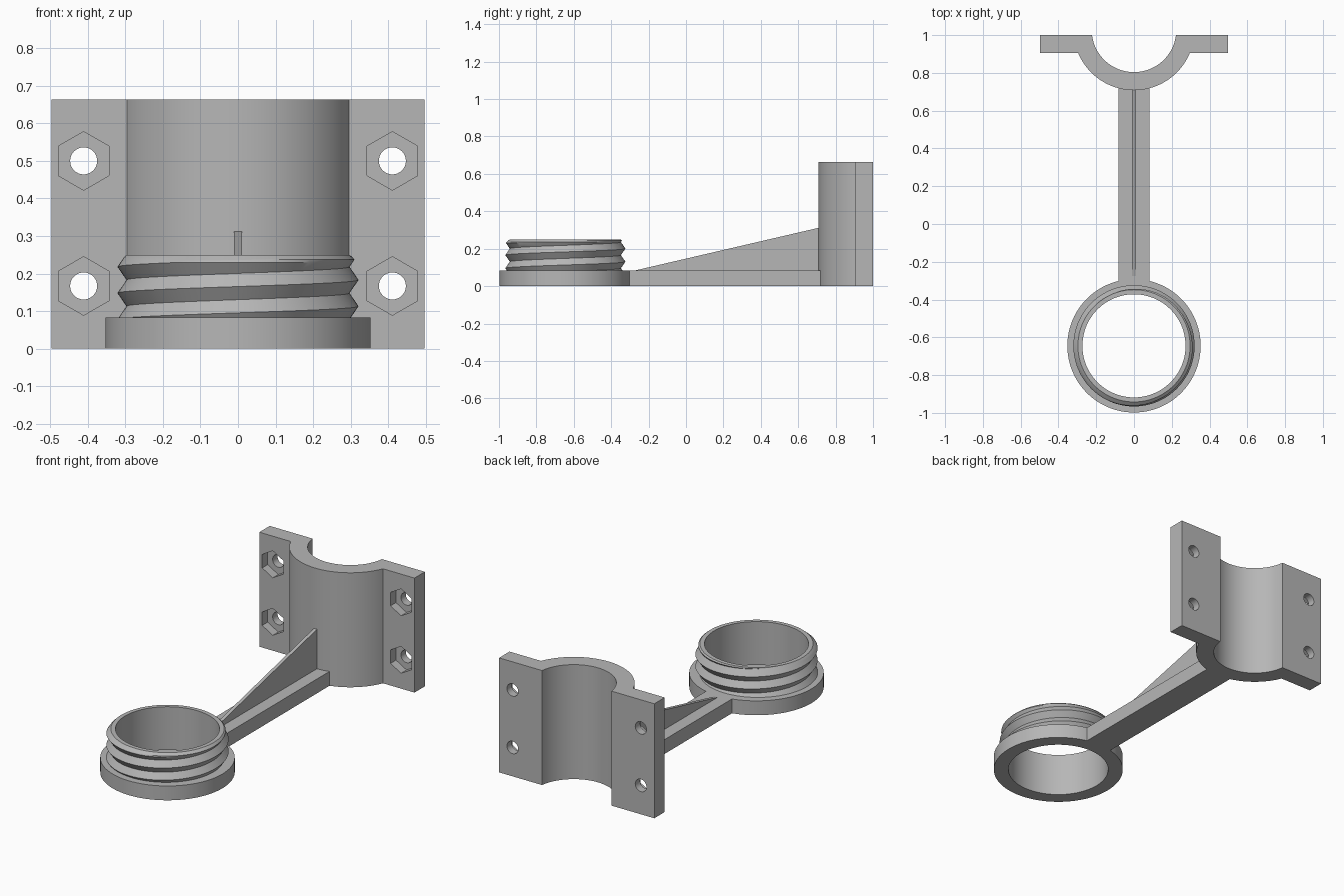
import bpy, bmesh
from math import pi, sin, cos, asin, sqrt
from mathutils import Matrix, Vector

cube = bpy.data.objects.get("Cube")
if cube:
    bpy.data.objects.remove(cube)

# One grey plastic for the whole model
grey = bpy.data.materials.new("grey plastic")
grey.use_nodes = True
colour = (0.47, 0.47, 0.47, 1)
grey.diffuse_color = colour
grey.node_tree.nodes["Principled BSDF"].inputs["Base Color"].default_value = colour


def make_object(name, bm):
    bmesh.ops.recalc_face_normals(bm, faces=bm.faces)
    mesh = bpy.data.meshes.new(name)
    bm.to_mesh(mesh)
    bm.free()
    mesh.materials.append(grey)
    obj = bpy.data.objects.new(name, mesh)
    bpy.context.collection.objects.link(obj)
    return obj


def extrude_profile(name, points, offset):
    bm = bmesh.new()
    face = bm.faces.new([bm.verts.new(p) for p in points])
    new = bmesh.ops.extrude_face_region(bm, geom=[face])["geom"]
    verts = [v for v in new if isinstance(v, bmesh.types.BMVert)]
    bmesh.ops.translate(bm, verts=verts, vec=Vector(offset))
    return make_object(name, bm)


def smooth(obj):
    bpy.ops.object.select_all(action="DESELECT")
    obj.select_set(True)
    bpy.context.view_layer.objects.active = obj
    bpy.ops.object.shade_smooth_by_angle(angle=pi / 6)


# Shared sizes
BASE, ARM_HALF = 0.083, 0.083

# Threaded collar: flange, bore and helical V thread in one swept section
RING_Y, BORE, FLANGE = -0.645, 0.273, 0.353
ROOT, CREST, PITCH, TOP = 0.297, 0.321, 0.07, 0.25
STEPS = 96


def thread_radius(z, start):
    phase = ((z - start) / PITCH) % 1
    radius = ROOT + (CREST - ROOT) * abs(1 - 2 * phase)
    return min(radius, ROOT + (TOP - z) * 1.2)     # lead-in chamfer


bm = bmesh.new()
columns = []
for i in range(STEPS + 1):
    angle = 2 * pi * i / STEPS
    start = 0.218 + PITCH * (angle - pi) / (2 * pi)
    rows = [start + PITCH * k / 2 for k in range(-10, 8)]
    rows += [BASE, TOP, TOP - 0.007, TOP - 0.013, TOP - 0.02]
    rows = sorted(min(max(z, BASE), TOP) for z in rows)
    section = [(BORE, 0), (FLANGE, 0), (FLANGE, BASE)]
    section += [(thread_radius(z, start), z) for z in rows]
    section.append((BORE, TOP))
    columns.append([bm.verts.new((r * cos(angle), RING_Y + r * sin(angle), z))
                    for r, z in section])
for a, b in zip(columns, columns[1:]):
    for j in range(len(a)):
        k = (j + 1) % len(a)
        bm.faces.new((a[j], b[j], b[k], a[k]))
bmesh.ops.remove_doubles(bm, verts=bm.verts, dist=1e-5)
bmesh.ops.dissolve_degenerate(bm, edges=bm.edges, dist=1e-5)
smooth(make_object("threaded_collar", bm))

# Connecting arm and its triangular stiffening rib
extrude_profile("arm", [(-ARM_HALF, -0.32, 0), (ARM_HALF, -0.32, 0),
                        (ARM_HALF, 0.73, 0), (-ARM_HALF, 0.73, 0)], (0, 0, BASE))
extrude_profile("arm_rib", [(-0.01, -0.275, BASE - 0.002), (-0.01, 0.715, BASE - 0.002),
                            (-0.01, 0.715, 0.313), (-0.01, -0.275, BASE)], (0.02, 0, 0))

# Half-pipe clamp with a bolt flange on each side
CLAMP_Y, INNER, OUTER = 1.028, 0.224, 0.32
FRONT, BACK, WIDE, HEIGHT = 0.905, 1.0, 0.497, 0.663


def arc(radius, y_end, count=48):
    low = asin((CLAMP_Y - y_end) / radius)
    angles = [low + (pi - 2 * low) * i / count for i in range(count + 1)]
    return [(radius * cos(a), CLAMP_Y - radius * sin(a), 0) for a in angles]


profile = [(WIDE, BACK, 0), (WIDE, FRONT, 0)] + arc(OUTER, FRONT)
profile += [(-WIDE, FRONT, 0), (-WIDE, BACK, 0)] + arc(INNER, BACK)[::-1]
clamp = extrude_profile("pipe_clamp", profile, (0, 0, HEIGHT))


# Bolt holes and hexagonal nut pockets
def cut(x, z, sides, radius, y0, y1):
    bm = bmesh.new()
    turn = Matrix.Translation((x, (y0 + y1) / 2, z)) @ Matrix.Rotation(pi / 2, 4, "X")
    bmesh.ops.create_cone(bm, cap_ends=True, segments=sides, radius1=radius,
                          radius2=radius, depth=y1 - y0, matrix=turn)
    cutter = make_object("hole_cutter", bm)
    cutter.hide_render = True
    mod = clamp.modifiers.new("hole", "BOOLEAN")
    mod.operation, mod.solver, mod.object = "DIFFERENCE", "EXACT", cutter
    bpy.context.view_layer.objects.active = clamp
    bpy.ops.object.modifier_apply(modifier=mod.name)
    bpy.data.objects.remove(cutter)


for x in (-0.411, 0.411):
    for z in (0.167, 0.5):
        cut(x, z, 6, 0.078, FRONT - 0.05, FRONT + 0.05)
        cut(x, z, 32, 0.036, FRONT - 0.1, BACK + 0.1)
smooth(clamp)
